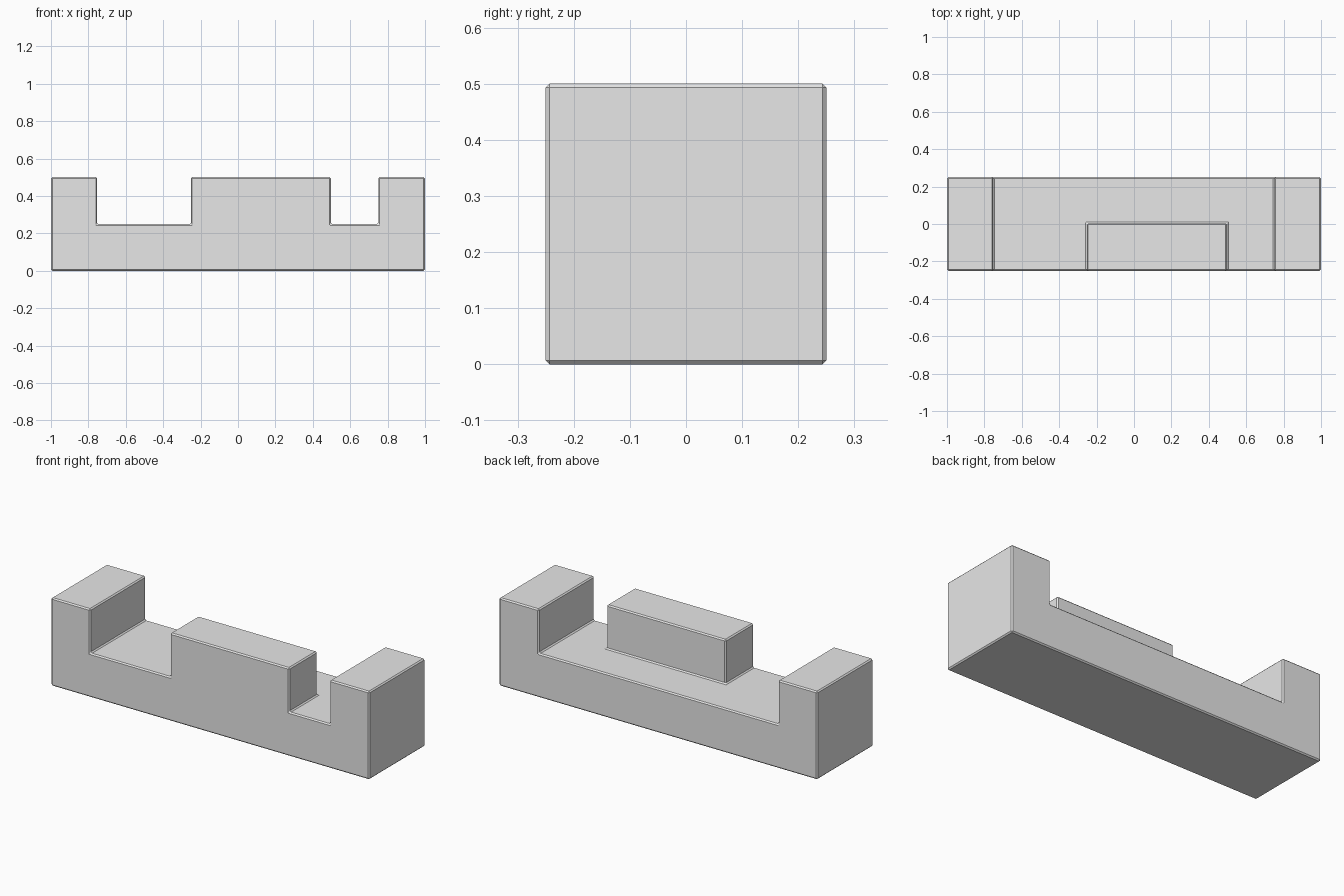
import bpy
import bmesh

if "Cube" in bpy.data.objects:
    bpy.data.objects.remove(bpy.data.objects["Cube"], do_unlink=True)

grey = bpy.data.materials.new("light_grey")
grey.use_nodes = True
grey.diffuse_color = (0.8, 0.8, 0.8, 1)
grey.node_tree.nodes["Principled BSDF"].inputs["Base Color"].default_value = (0.8, 0.8, 0.8, 1)

# Layout lines: end posts, notches and centre block
XS = [-1, -0.753, -0.252, 0.497, 0.75, 1]
YS = [-0.25, 0.003, 0.25]
ZS = [0, 0.25, 0.5]


def solid(i, j, k):
    """True where a layout cell is filled."""
    if not (0 <= i < 5 and 0 <= j < 2 and 0 <= k < 2):
        return False
    base = k == 0
    end_post = i in (0, 4)
    centre_block = i == 2 and j == 0
    return base or end_post or centre_block


# Outer skin of the filled cells as one body
bm = bmesh.new()
verts = {}


def corner(key):
    if key not in verts:
        i, j, k = key
        verts[key] = bm.verts.new((XS[i], YS[j], ZS[k]))
    return verts[key]


for i in range(5):
    for j in range(2):
        for k in range(2):
            if not solid(i, j, k):
                continue
            for axis in range(3):
                for side in (0, 1):
                    cell = [i, j, k]
                    cell[axis] += 2 * side - 1
                    if solid(*cell):
                        continue
                    loop = []
                    for u, v in ((0, 0), (1, 0), (1, 1), (0, 1)):
                        key = [i, j, k]
                        key[axis] += side
                        key[(axis + 1) % 3] += u
                        key[(axis + 2) % 3] += v
                        loop.append(corner(tuple(key)))
                    bm.faces.new(loop if side else loop[::-1])

# Merge coplanar faces so only real edges remain
bmesh.ops.dissolve_limit(bm, angle_limit=0.01, verts=bm.verts[:], edges=bm.edges[:])
bmesh.ops.recalc_face_normals(bm, faces=bm.faces[:])

mesh = bpy.data.meshes.new("notched_wall")
bm.to_mesh(mesh)
bm.free()
mesh.materials.append(grey)
wall = bpy.data.objects.new("notched_wall", mesh)
bpy.context.collection.objects.link(wall)

# Small chamfer on every edge
bevel = wall.modifiers.new("chamfer", "BEVEL")
bevel.width = 0.007
bevel.segments = 1
bevel.limit_method = "ANGLE"
